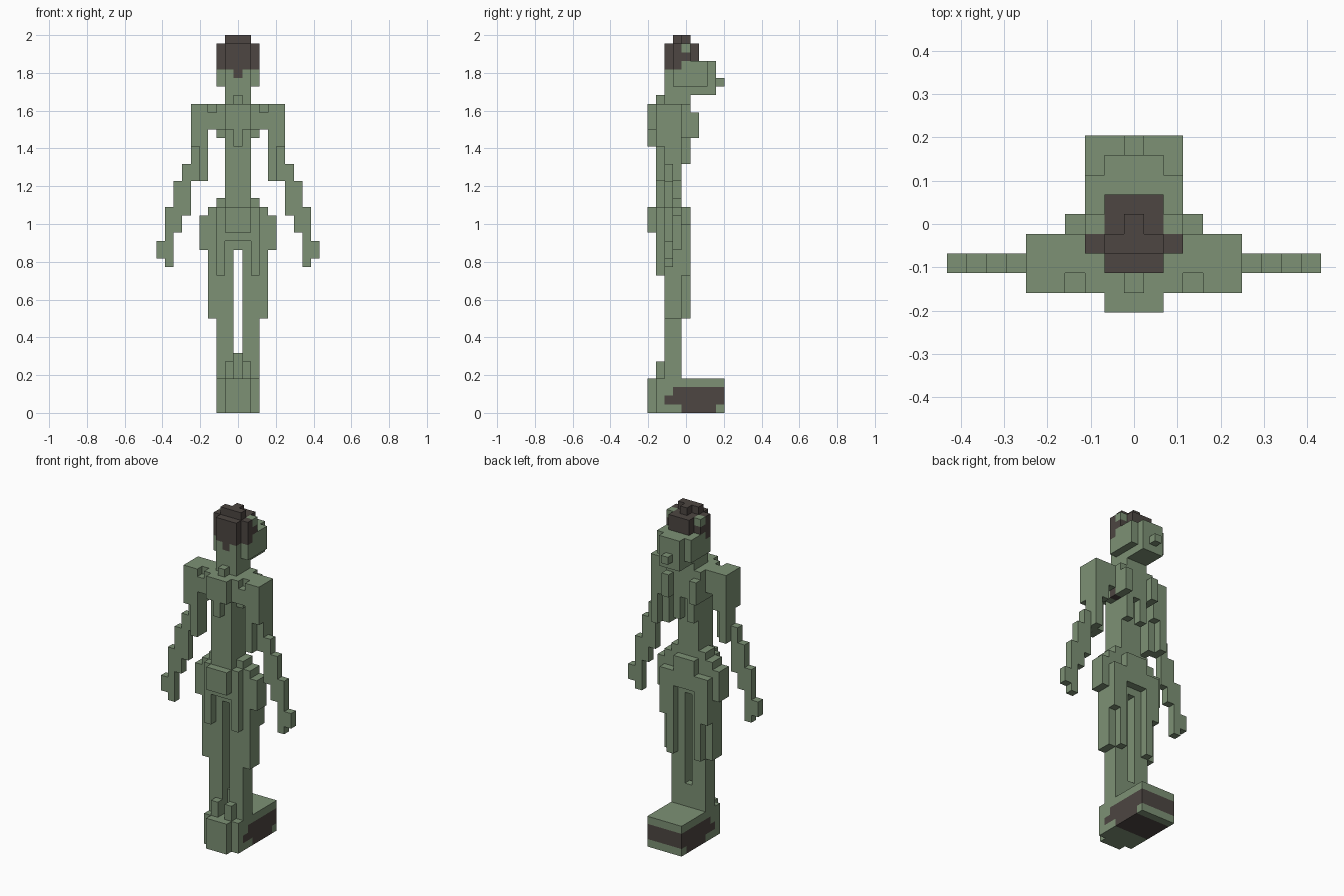
import bpy, bmesh
from mathutils import Vector

if "Cube" in bpy.data.objects:
    bpy.data.objects.remove(bpy.data.objects["Cube"])

P = 2 / 44          # size of one block
cells = {}          # block -> (part name, material index)


def material(name, rgb):
    m = bpy.data.materials.new(name)
    m.diffuse_color = (*rgb, 1)
    m.use_nodes = True
    m.node_tree.nodes["Principled BSDF"].inputs["Base Color"].default_value = m.diffuse_color
    return m


MATS = [material("sage_green", (0.205, 0.285, 0.178)),
        material("dark_brown", (0.074, 0.061, 0.054))]
GREEN, DARK = 0, 1


def box(part, x, y, z, color=GREEN, mirror=False):
    """Fill blocks: x and y ranges inclusive, z from bottom to top level."""
    for i in range(x[0], x[1] + 1):
        for j in range(y[0], y[1] + 1):
            for k in range(z[0], z[1]):
                for s in ((1, -1) if mirror else (1,)):
                    cells[(s * i, j, k)] = (part, color)


def pair(part, x, y, z, color=GREEN):
    box(part, x, y, z, color, True)


# Feet with dark painted shoes
box("feet", (-2, 2), (-3, 4), (0, 4))
box("feet", (-1, 1), (-4, -4), (0, 4))
box("feet", (-2, 2), (0, 3), (0, 1), DARK)
box("feet", (-2, 2), (-2, 4), (1, 2), DARK)
box("feet", (-2, 2), (-1, 4), (2, 3), DARK)

# Legs
pair("legs", (1, 2), (-2, -1), (4, 19))
pair("legs", (1, 1), (-3, -3), (4, 6))
box("legs", (0, 0), (-1, -1), (4, 7))
pair("legs", (3, 3), (-2, -1), (11, 19))
pair("legs", (2, 2), (0, 0), (11, 19))
pair("legs", (3, 3), (0, 0), (16, 19))
pair("legs", (2, 2), (-3, -3), (16, 20))

# Hips
box("hips", (-3, 3), (-2, -1), (19, 24))
box("hips", (-2, 2), (-2, -1), (24, 25))
pair("hips", (4, 4), (-2, -1), (19, 23))
box("hips", (-2, 2), (-3, -3), (20, 24))
box("hips", (-1, 1), (-4, -4), (21, 24))
box("hips", (-1, 1), (0, 0), (20, 24))
pair("hips", (2, 3), (0, 0), (19, 22))

# Torso
box("torso", (-1, 1), (-3, -1), (24, 33))
box("torso", (-2, 2), (-3, -1), (33, 36))
pair("torso", (2, 2), (-2, -1), (32, 33))
box("torso", (2, 2), (-1, -1), (32, 33), DARK)
box("torso", (-1, 1), (-4, -4), (33, 36))
box("torso", (0, 0), (-4, -4), (31, 33))
box("torso", (-2, 2), (0, 0), (32, 36))
pair("torso", (1, 1), (0, 0), (29, 32))
pair("torso", (2, 2), (1, 1), (32, 35))

# Shoulders and arms
pair("arms", (3, 3), (-2, -1), (33, 36))
pair("arms", (3, 3), (-3, -3), (33, 35))
pair("arms", (4, 5), (-3, -1), (31, 36))
pair("arms", (4, 4), (-3, -2), (27, 31))
pair("arms", (5, 5), (-2, -1), (27, 31))
pair("arms", (6, 6), (-2, -2), (23, 29))
pair("arms", (7, 7), (-2, -2), (21, 27))
pair("arms", (8, 8), (-2, -2), (17, 24))
pair("arms", (9, 9), (-2, -2), (18, 20))

# Neck
box("neck", (-1, 1), (-2, 0), (36, 38))
box("neck", (0, 0), (-3, -3), (36, 37))

# Head, face and nose
box("head", (-1, 1), (-2, 2), (38, 41))
pair("head", (2, 2), (-1, 2), (38, 41))
box("head", (-1, 1), (1, 3), (37, 41))
box("head", (0, 0), (4, 4), (38, 39))

# Hair
box("hair", (-1, 1), (-2, 1), (41, 43), DARK)
box("hair", (-1, 1), (-2, -2), (40, 41), DARK)
box("hair", (0, 0), (-2, -2), (39, 40), DARK)
pair("hair", (2, 2), (-1, -1), (40, 43), DARK)
pair("hair", (2, 2), (0, 0), (41, 42), DARK)
pair("hair", (2, 2), (0, 0), (42, 43))
box("hair", (-1, 1), (-1, -1), (43, 44), DARK)
box("hair", (0, 0), (0, 0), (43, 44), DARK)


def build(part):
    """Mesh the exposed block sides of one part."""
    bm = bmesh.new()
    for c, (name, color) in cells.items():
        if name != part:
            continue
        mid = Vector((c[0], c[1], c[2] + 0.5)) * P
        for axis in range(3):
            for s in (1, -1):
                n = list(c)
                n[axis] += s
                if tuple(n) in cells:
                    continue
                u, v, w = Vector(), Vector(), Vector()
                w[axis] = s * P / 2
                u[(axis + 1) % 3] = P / 2
                v[(axis + 2) % 3] = s * P / 2
                f = bm.faces.new([bm.verts.new(mid + w + a * u + b * v)
                                  for a, b in ((-1, -1), (1, -1), (1, 1), (-1, 1))])
                f.material_index = color
    bmesh.ops.remove_doubles(bm, verts=bm.verts, dist=P / 100)
    bmesh.ops.dissolve_limit(bm, angle_limit=0.01, verts=bm.verts,
                             edges=bm.edges, delimit={'MATERIAL'})
    me = bpy.data.meshes.new(part)
    bm.to_mesh(me)
    bm.free()
    for m in MATS:
        me.materials.append(m)
    bpy.context.collection.objects.link(bpy.data.objects.new(part, me))


for part in ("feet", "legs", "hips", "torso", "arms", "neck", "head", "hair"):
    build(part)
